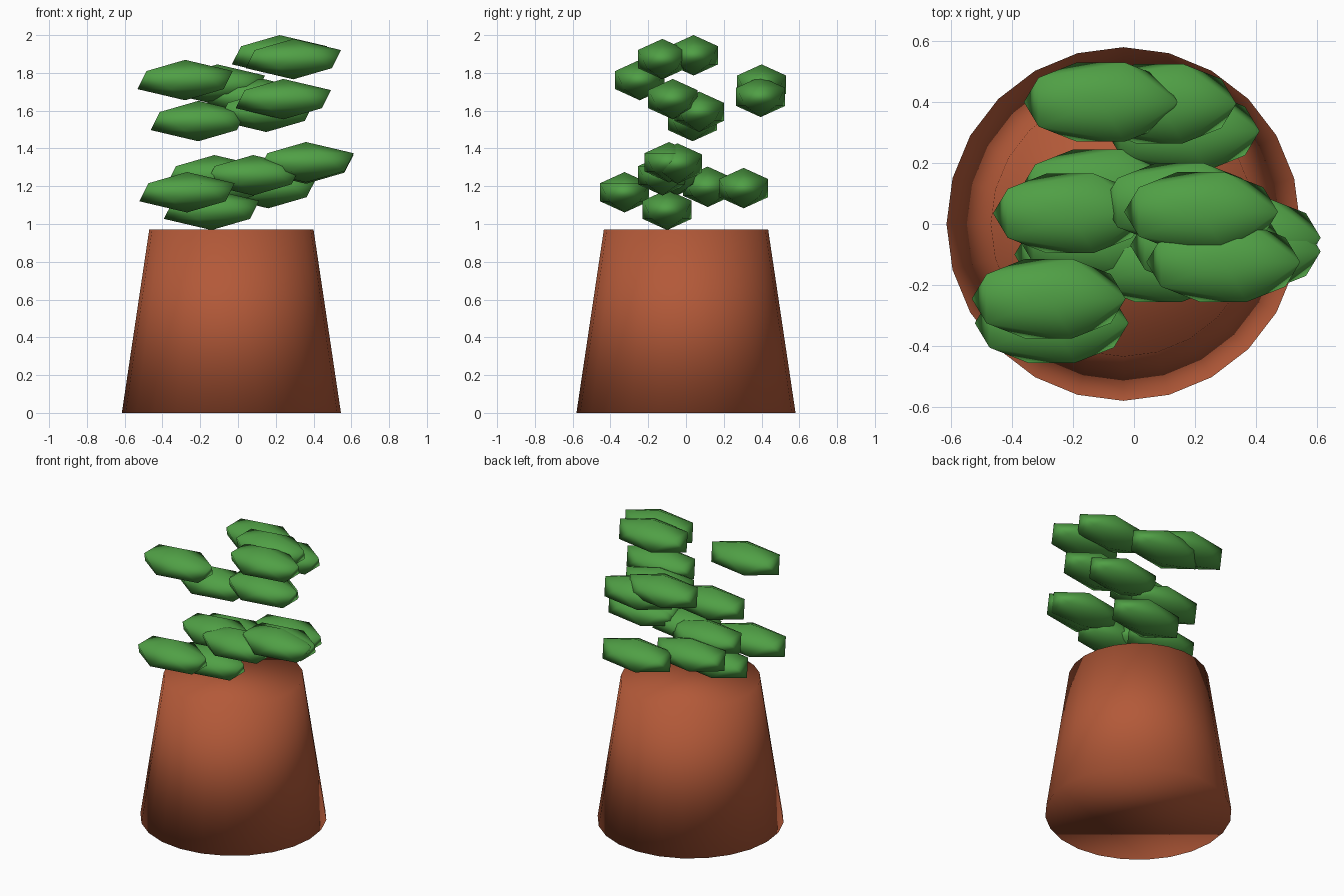
import bpy

cube = bpy.data.objects.get("Cube")
if cube:
    bpy.data.objects.remove(cube, do_unlink=True)


def make_material(name, rgb):
    mat = bpy.data.materials.new(name)
    mat.use_nodes = True
    color = (*rgb, 1.0)
    mat.diffuse_color = color
    mat.node_tree.nodes["Principled BSDF"].inputs["Base Color"].default_value = color
    return mat


def finish(name, mat):
    obj = bpy.context.object
    obj.name = name
    obj.data.name = name
    obj.data.materials.append(mat)
    bpy.ops.object.shade_smooth()
    return obj


terracotta = make_material("terracotta", (0.45, 0.1, 0.04))
leaf_green = make_material("leaf_green", (0.08, 0.35, 0.06))

# Closed tapered pot, smooth over its edges
POT_HEIGHT = 0.97
bpy.ops.mesh.primitive_cone_add(vertices=24, radius1=0.58, radius2=0.435,
                                depth=POT_HEIGHT,
                                location=(-0.035, 0, POT_HEIGHT / 2))
finish("pot", terracotta)

# Leaf shared by the whole plant: a stretched icosahedron
LEAF_SCALE = (0.282, 0.153, 0.107)


def add_leaves(name, centres):
    for i, centre in enumerate(centres, 1):
        bpy.ops.mesh.primitive_ico_sphere_add(subdivisions=1, radius=1, location=centre)
        bpy.context.object.scale = LEAF_SCALE
        finish(f"{name}_{i}", leaf_green)


# Lower cluster, just above the pot
add_leaves("lower_leaf", [
    (-0.14, -0.10, 1.075),
    (-0.27, -0.325, 1.168),
    (0.16, 0.305, 1.19),
    (-0.12, 0.115, 1.197),
    (-0.125, -0.05, 1.258),
    (0.08, -0.125, 1.258),
    (0.36, -0.045, 1.32),
    (0.36, -0.09, 1.327),
])

# Upper cluster
add_leaves("upper_leaf", [
    (-0.21, 0.035, 1.545),
    (0.15, 0.07, 1.594),
    (0.24, -0.07, 1.661),
    (0.083, 0.395, 1.673),
    (-0.109, 0.4, 1.738),
    (-0.28, -0.245, 1.762),
    (0.293, -0.125, 1.873),
    (0.22, 0.04, 1.893),
])
